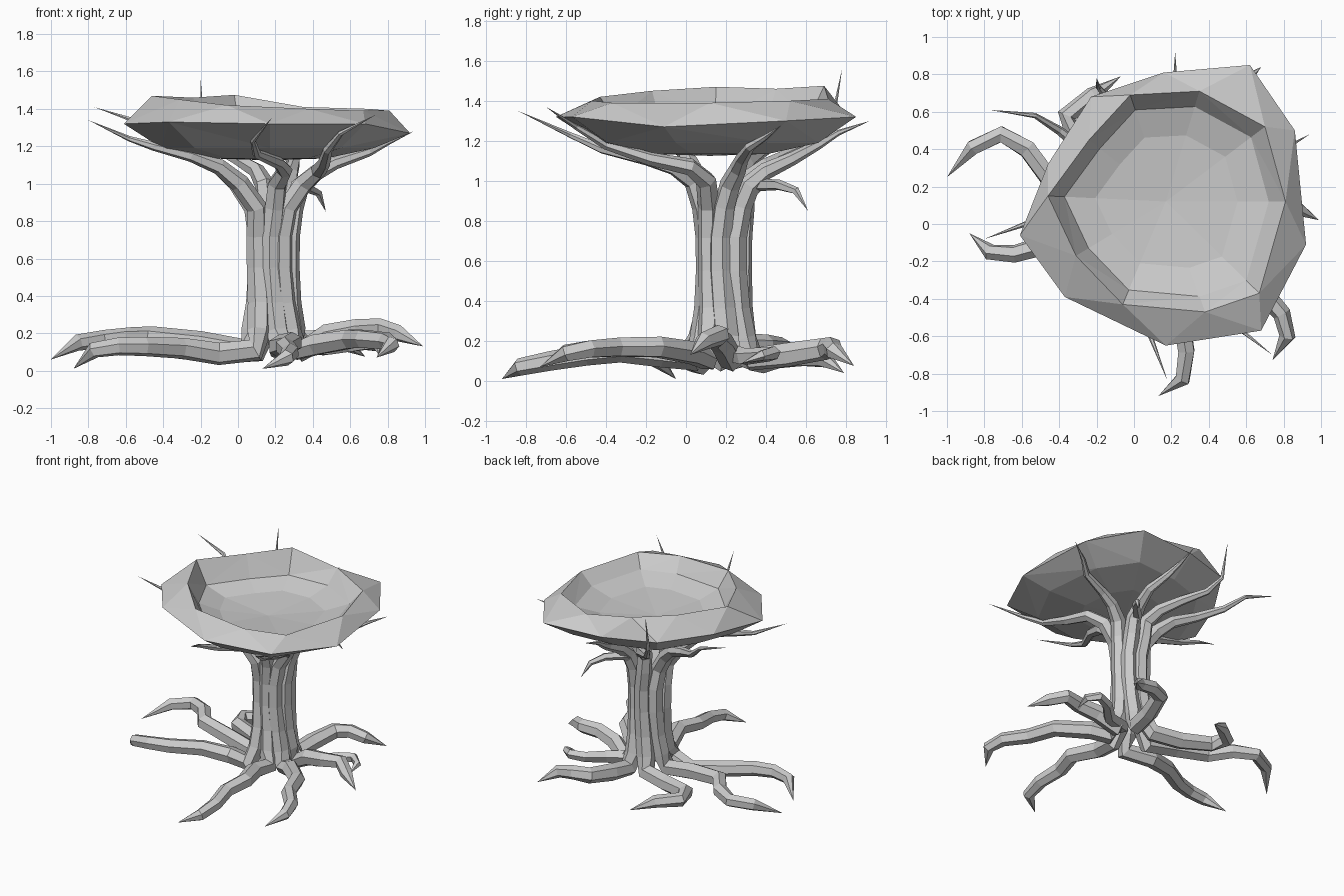
import bpy, bmesh, math
from mathutils import Vector

TRUNK = Vector((0.19, 0.19, 0))


def make_object(name, bm):
    bmesh.ops.recalc_face_normals(bm, faces=bm.faces)
    me = bpy.data.meshes.new(name)
    bm.to_mesh(me)
    bm.free()
    ob = bpy.data.objects.new(name, me)
    bpy.context.collection.objects.link(ob)
    return ob


def tube(name, pts, radii, sides=6):
    """Faceted tube along a path; zero radius gives a pointed tip."""
    pts = [Vector(p) for p in pts]
    bm = bmesh.new()
    rings, side = [], None
    for i, p in enumerate(pts):
        a, b = pts[max(i - 1, 0)], pts[min(i + 1, len(pts) - 1)]
        t = (b - a).normalized()
        if side is None:
            side = t.orthogonal()
        side = (side - t * side.dot(t)).normalized()
        up = t.cross(side)
        if radii[i] == 0:
            rings.append([bm.verts.new(p)])
            continue
        rings.append([bm.verts.new(p + radii[i] * (side * math.cos(k * math.tau / sides)
                      + up * math.sin(k * math.tau / sides))) for k in range(sides)])
    for r, s in zip(rings, rings[1:]):
        for k in range(sides):
            n = (k + 1) % sides
            quad = [r[k % len(r)], r[n % len(r)], s[n % len(s)], s[k % len(s)]]
            bm.faces.new(list(dict.fromkeys(quad)))
    for r in (rings[0], rings[-1]):
        if len(r) > 1:
            bm.faces.new(r)
    return make_object(name, bm)


def limb(name, angle, root, branch, reach=1.0):
    """One continuous strand: root tip -> swaying trunk strand -> branch tip."""
    trunk = []
    for r, z, sway in ((0.16, 0.11, 0), (0.11, 0.21, 5), (0.087, 0.36, 14),
                       (0.082, 0.55, 24), (0.086, 0.72, 24), (0.105, 0.87, 12)):
        a = math.radians(angle - sway)
        trunk.append(TRUNK + Vector((math.cos(a) * r * reach, math.sin(a) * r * reach, z)))
    n, m = len(root), len(branch)
    radii = [0] + [0.04 + 0.022 * i / (n - 1) for i in range(1, n)]
    radii += [0.064, 0.065, 0.063, 0.06, 0.058, 0.056]
    radii += [0.048 * (1 - i / (m - 1)) + 0.005 for i in range(m - 1)] + [0]
    tube(name, root + trunk + branch, radii)


# Seven root-to-branch strands
limb("left_back_strand", 185,
     [(-1, .25, .06), (-.86, .41, .15), (-.71, .48, .17), (-.57, .4, .18), (-.46, .25, .18), (-.2, .2, .15)],
     [(.0, .24, 1.0), (-.1, .3, 1.09), (-.25, .38, 1.15), (-.4, .5, 1.22), (-.53, .58, 1.33), (-.77, .61, 1.41)])
limb("left_front_strand", 242,
     [(-.88, -.05, .01), (-.77, -.15, .11), (-.64, -.16, .13), (-.5, -.12, .13), (-.3, .0, .12), (-.1, .07, .09)],
     [(.01, .06, 1.0), (-.1, .02, 1.09), (-.25, -.02, 1.15), (-.45, -.02, 1.2), (-.58, .0, 1.24), (-.8, -.08, 1.34)],
     1.3)
limb("front_strand", 285,
     [(.13, -.92, .01), (.26, -.83, .07), (.28, -.68, .1), (.25, -.5, .13), (.29, -.33, .15), (.22, -.12, .13)],
     [(.21, .04, 1.0), (.25, -.06, 1.07), (.22, -.2, 1.11), (.1, -.42, 1.16), (.08, -.58, 1.23), (.18, -.84, 1.35)])
limb("front_right_strand", 326,
     [(.74, -.73, .07), (.82, -.6, .14), (.79, -.48, .16), (.67, -.34, .17), (.6, -.14, .17), (.42, .04, .14)],
     [(.35, .1, 1.0), (.43, .02, 1.07), (.46, -.18, 1.11), (.48, -.4, 1.18), (.55, -.55, 1.27), (.74, -.7, 1.37)])
limb("right_strand", 12,
     [(.99, .02, .13), (.86, .09, .2), (.76, .17, .23), (.63, .15, .22), (.48, .18, .19)],
     [(.33, .22, .98), (.42, .26, 1.06), (.52, .28, 1.11), (.7, .32, 1.17), (.8, .4, 1.22), (.94, .48, 1.28)])
limb("right_back_strand", 66,
     [(.68, .84, .075), (.57, .74, .15), (.45, .73, .17), (.34, .69, .16), (.28, .5, .13)],
     [(.27, .32, .98), (.28, .4, 1.05), (.3, .53, 1.11), (.25, .66, 1.18), (.22, .76, 1.24), (.22, .92, 1.3)])
limb("back_strand", 122,
     [(-.07, .79, .04), (-.22, .69, .11), (-.36, .58, .12), (-.32, .46, .12), (-.1, .38, .1)],
     [(.14, .3, 1.0), (.1, .4, 1.07), (.0, .52, 1.13), (-.12, .65, 1.19), (-.19, .73, 1.29), (-.2, .78, 1.56)])

# Extra small curled root and drooping twig on the right
tube("curled_root", [(.75, .28, .09), (.75, .38, .13), (.68, .44, .14), (.58, .4, .13), (.47, .29, .12), (.28, .22, .14)],
     [0, .028, .034, .038, .045, .05], 5)
tube("side_twig", [(.24, .26, .9), (.27, .36, .98), (.37, .46, .98), (.43, .55, .95), (.47, .61, .85)],
     [.036, .034, .028, .02, 0], 5)

# Shallow faceted bowl: outer edge and inner lip outlines
outer = [(-.61, -.06, 1.32), (-.37, -.39, 1.33), (.17, -.65, 1.32), (.68, -.57, 1.32), (.92, -.11, 1.27),
         (.86, .5, 1.3), (.62, .85, 1.32), (.16, .81, 1.32), (-.23, .68, 1.33), (-.46, .32, 1.32)]
lip = [(-.46, .15, 1.47), (-.31, -.17, 1.45), (-.06, -.43, 1.42), (.38, -.47, 1.4), (.67, -.37, 1.39),
       (.81, .12, 1.39), (.7, .52, 1.4), (.35, .71, 1.41), (-.02, .69, 1.475), (-.24, .45, 1.46)]


def scaled(ring, f, z):
    return [(.17 + (x - .17) * f, .12 + (y - .12) * f, z) for x, y, _ in ring]


bm = bmesh.new()
loops = [scaled(outer, .4, 1.135), scaled(outer, .74, 1.19), outer, lip,
         scaled(lip, .86, 1.3), scaled(lip, .6, 1.25)]
loops = [[bm.verts.new(p) for p in ring] for ring in loops]
for r, s in zip(loops, loops[1:]):
    for k in range(10):
        n = (k + 1) % 10
        bm.faces.new((r[k], r[n], s[n], s[k]))
for ring, z in ((loops[0], 1.125), (loops[-1], 1.22)):
    c = bm.verts.new((.17, .12, z))
    for k in range(10):
        bm.faces.new((ring[k], ring[(k + 1) % 10], c))
bmesh.ops.triangulate(bm, faces=[f for f in bm.faces if len(f.verts) == 4])
make_object("bowl", bm)
